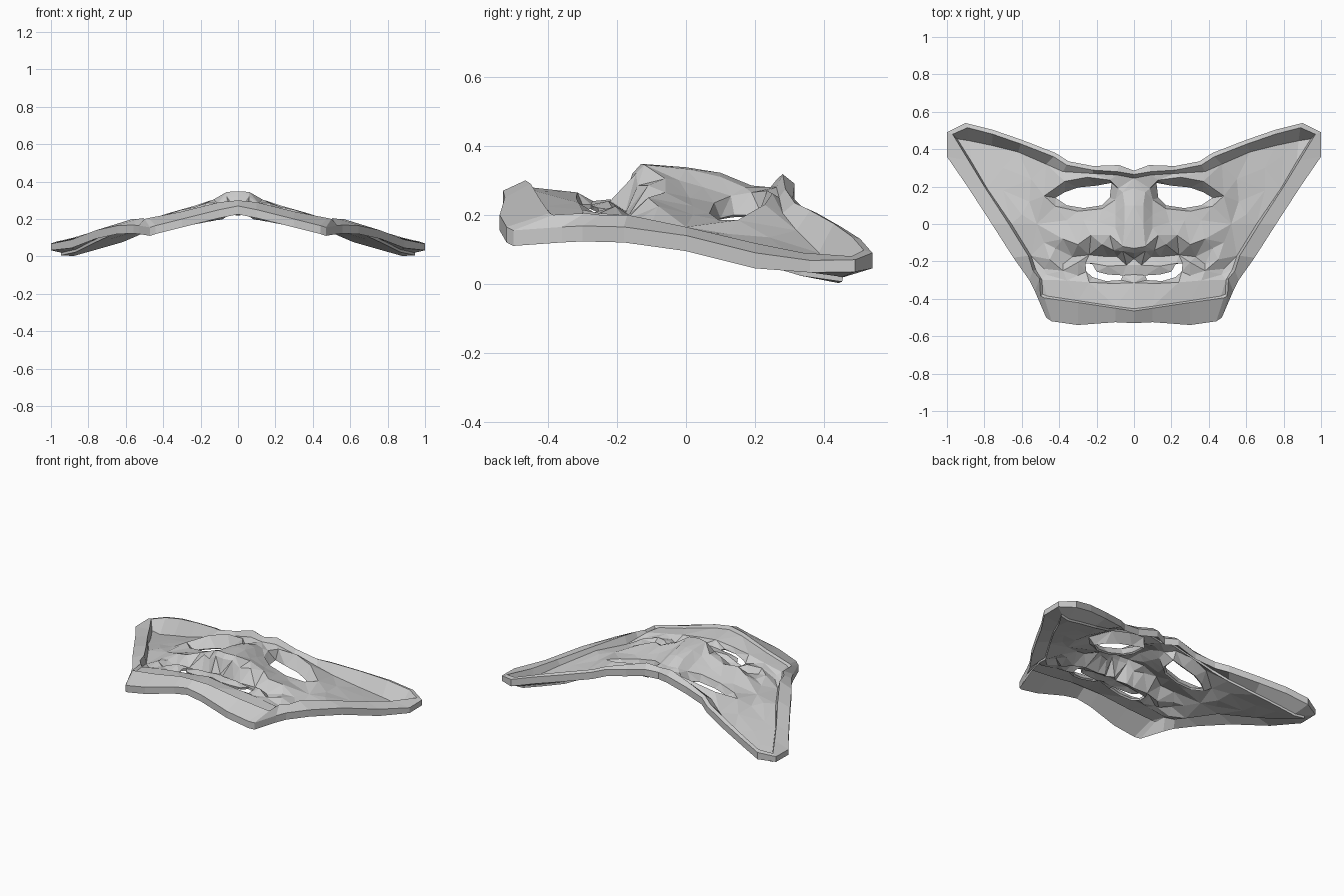
import bpy, bmesh
from mathutils import Vector
from mathutils.geometry import delaunay_2d_cdt

# Right half of the border, from forehead centre round the ear to the chin
rim_outer = [(0, .285, .28), (.08, .315, .29), (.22, .31, .25), (.35, .335, .225), (.42, .38, .205),
             (.6, .45, .165), (.76, .505, .13), (.90, .54, .09), (1, .49, .07), (1, .36, .068),
             (.89, .2, .09), (.76, 0, .14), (.645, -.18, .165), (.56, -.3, .168), (.53, -.36, .165),
             (.47, -.5, .155), (.44, -.52, .165), (.3, -.54, .2), (.1, -.525, .25), (0, -.53, .27)]
rim_inner = [(0, .265, .305), (.09, .28, .318), (.22, .288, .275), (.36, .315, .235), (.43, .36, .213),
             (.605, .428, .175), (.755, .48, .138), (.89, .515, .098), (.97, .48, .08), (.885, .34, .09),
             (.80, .2, .118), (.67, 0, .165), (.565, -.17, .20), (.54, -.25, .20), (.505, -.292, .205),
             (.50, -.385, .20), (.48, -.395, .205), (.3, -.42, .24), (.1, -.45, .29), (0, -.465, .30)]
floor_edge = [(0, .245, .28), (.09, .262, .28), (.22, .27, .25), (.38, .28, .205), (.47, .32, .155),
              (.62, .385, .09), (.76, .42, .05), (.88, .445, .016), (.945, .455, .02), (.87, .335, .037),
              (.785, .19, .08), (.655, 0, .14), (.55, -.17, .145), (.525, -.245, .165), (.492, -.298, .19),
              (.488, -.375, .185), (.465, -.385, .195), (.3, -.41, .225), (.1, -.44, .27), (0, -.453, .28)]

# Openings and the ring around the eye
eye_ring = [(.085, .19, .265), (.13, .235, .27), (.25, .25, .262), (.37, .228, .23), (.48, .15, .185),
            (.42, .095, .185), (.3, .068, .205), (.17, .082, .235), (.1, .13, .255)]
eye_hole = [(.12, .22, .20), (.2, .205, .19), (.3, .195, .175), (.37, .17, .16), (.42, .14, .15),
            (.36, .1, .155), (.27, .085, .17), (.17, .1, .19), (.13, .14, .20)]
mouth_hole = [(.225, -.21, .215), (.26, -.21, .205), (.255, -.255, .2), (.22, -.285, .20), (.15, -.305, .215),
              (.07, -.3, .23), (.06, -.275, .23), (.14, -.27, .225), (.2, -.255, .22)]

# Sculpted relief points
nose = [(0, .19, .285), (0, .1, .322), (0, 0, .338), (0, -.13, .348), (0, -.155, .32), (0, -.185, .23),
        (.05, .1, .31), (.05, 0, .333), (.06, -.12, .345), (.06, -.145, .32), (.06, .17, .28),
        (.1, .05, .28), (.1, -.02, .30), (.13, -.06, .305), (.17, -.11, .285), (.11, -.14, .285),
        (.09, -.175, .21), (.19, .01, .25)]
cheek = [(.23, -.06, .265), (.27, .02, .225), (.3, -.11, .25), (.38, -.08, .225), (.42, -.13, .19),
         (.36, .02, .2), (.45, -.19, .20), (.48, -.1, .175), (.52, 0, .165), (.56, .12, .145),
         (.55, .24, .135), (.7, .3, .085), (.7, .18, .102), (.6, .05, .15), (.8, .37, .048)]
lips = [(0, -.22, .245), (0, -.27, .24), (.04, -.22, .24), (.14, -.175, .205), (.24, -.165, .20),
        (.14, -.225, .24), (.33, -.175, .185), (.3, -.205, .225), (.38, -.215, .18), (.48, -.24, .165),
        (.38, -.25, .205), (.47, -.27, .175), (.3, -.275, .205)]
lower_lip = [(.36, -.302, .215), (.24, -.312, .235), (.12, -.318, .25), (0, -.315, .265)]


def inside(p, poly):
    hit = False
    for a, b in zip(poly, poly[1:] + poly[:1]):
        if (a[1] > p.y) != (b[1] > p.y) and p.x < a[0] + (p.y - a[1]) * (b[0] - a[0]) / (b[1] - a[1]):
            hit = not hit
    return hit


def make(name, verts, faces, thickness=0):
    mesh = bpy.data.meshes.new(name)
    mesh.from_pydata(verts, [], faces)
    bm = bmesh.new()
    bm.from_mesh(mesh)
    bmesh.ops.recalc_face_normals(bm, faces=bm.faces)
    if thickness and sum(f.normal.z for f in bm.faces) < 0:
        bmesh.ops.reverse_faces(bm, faces=bm.faces)
    bm.to_mesh(mesh)
    bm.free()
    obj = bpy.data.objects.new(name, mesh)
    bpy.context.collection.objects.link(obj)
    mirror = obj.modifiers.new("mirror", 'MIRROR')
    mirror.use_clip = True
    if thickness:
        solid = obj.modifiers.new("thickness", 'SOLIDIFY')
        solid.thickness = thickness
        solid.offset = -1
    return obj


# Raised border: a four-point section carried along the stations
verts, faces = [], []
for o, i, f in zip(rim_outer, rim_inner, floor_edge):
    wall = .035 if o[0] > .95 else .045
    verts += [(o[0], o[1], o[2] - wall), o, i, f]
for s in range(len(rim_outer) - 1):
    for k in range(4):
        a, b = s * 4 + k, s * 4 + (k + 1) % 4
        faces.append((a, b, b + 4, a + 4))
make("border", verts, faces)

# Face shell: relief points triangulated between border and openings
points, edges = [], []
for loop in (floor_edge, eye_ring, eye_hole, mouth_hole):
    n, start = len(loop), len(points)
    edges += [(start + i, start + (i + 1) % n) for i in range(n)]
    points += loop
start = len(points)
points += lower_lip
edges += [(start + i, start + i + 1) for i in range(len(lower_lip) - 1)]
edges.append((floor_edge.index((.492, -.298, .19)), start))
points += nose + cheek + lips
flat, _, tris, *_ = delaunay_2d_cdt([Vector(p[:2]) for p in points], edges, [], 0, 1e-5)
verts = []
for v in flat:
    near = min(points, key=lambda p: (p[0] - v.x) ** 2 + (p[1] - v.y) ** 2)
    verts.append((v.x, v.y, near[2]))
faces = []
for t in tris:
    c = sum((flat[i] for i in t), Vector((0, 0))) / len(t)
    if inside(c, floor_edge) and not inside(c, eye_hole) and not inside(c, mouth_hole):
        faces.append(tuple(t))
make("face_shell", verts, faces, .014)
